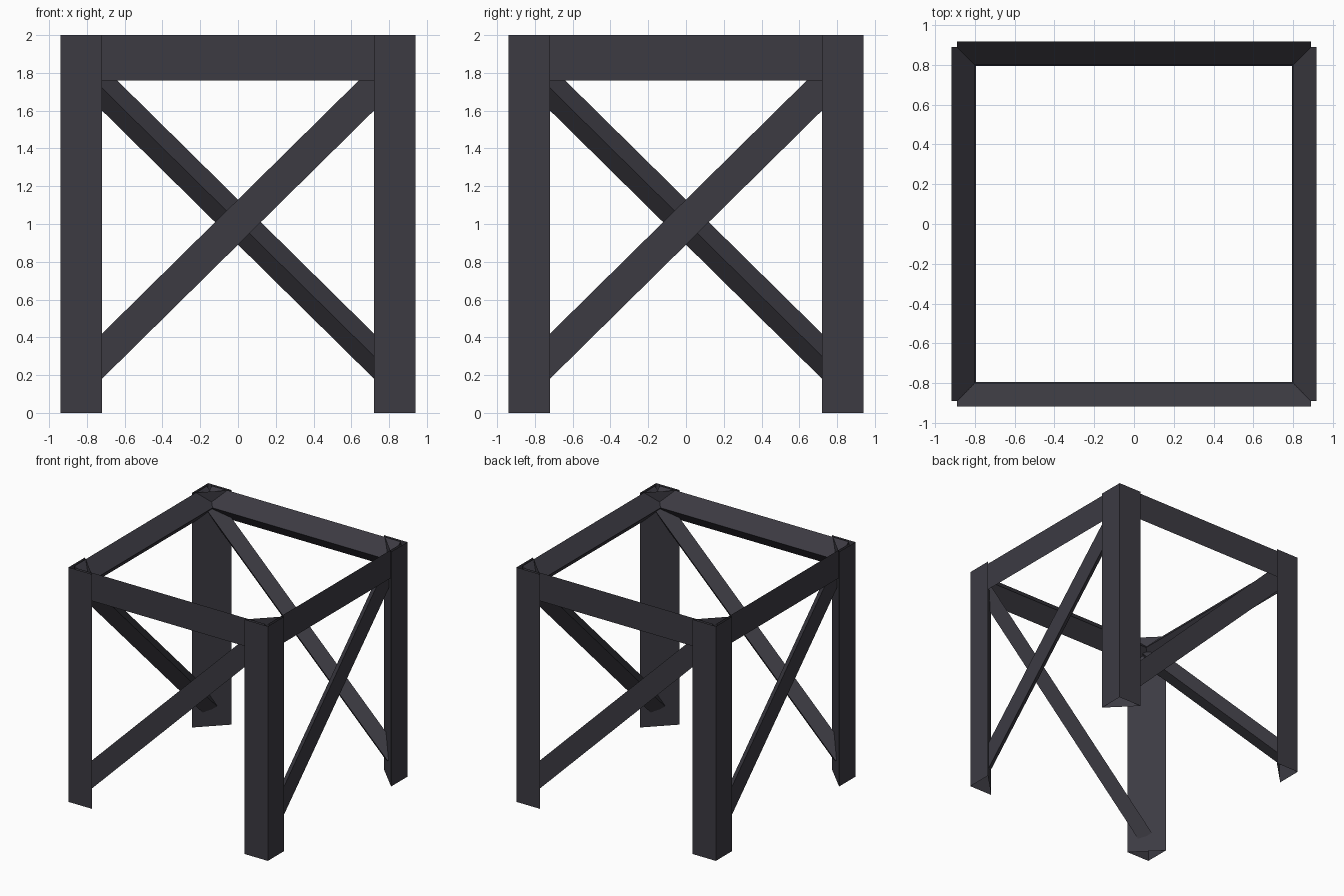
import bpy, bmesh
from math import radians
from mathutils import Matrix, Vector

if "Cube" in bpy.data.objects:
    bpy.data.objects.remove(bpy.data.objects["Cube"])

mat = bpy.data.materials.new("dark_metal")
mat.diffuse_color = (0.045, 0.043, 0.055, 1)
mat.use_nodes = True
mat.node_tree.nodes["Principled BSDF"].inputs["Base Color"].default_value = mat.diffuse_color


def prism(name, points, sweep, matrix, caps=True):
    """Sweep a triangular profile along a vector, with optional end caps."""
    bm = bmesh.new()
    a = [bm.verts.new(p) for p in points]
    b = [bm.verts.new(Vector(p) + Vector(sweep)) for p in points]
    for i in range(3):
        j = (i + 1) % 3
        bm.faces.new((a[i], a[j], b[j], b[i]))
    if caps:
        bm.faces.new(a[::-1])
        bm.faces.new(b)
    # point every face away from the prism's axis
    centre = sum((v.co for v in bm.verts), Vector()) / 6
    for f in bm.faces:
        f.normal_update()
        if f.normal.dot(f.calc_center_median() - centre) < 0:
            f.normal_flip()
    bm.transform(matrix)
    mesh = bpy.data.meshes.new(name)
    bm.to_mesh(mesh)
    bm.free()
    mesh.materials.append(mat)
    obj = bpy.data.objects.new(name, mesh)
    bpy.context.collection.objects.link(obj)
    return obj


def bar(name, half_len, width, outer, inner, matrix):
    """Bar along x: flat outer face, ridge pointing inward."""
    h = width / 2
    prism(name, [(-half_len, -outer, -h), (-half_len, -outer, h), (-half_len, -inner, 0)],
          (2 * half_len, 0, 0), matrix)


for i, side in enumerate(("front", "right", "back", "left")):
    turn = Matrix.Rotation(radians(90 * i), 4, 'Z')
    # corner post, open at both ends
    prism(side + "_corner_post", [(0.94, -0.94, 0), (0.94, -0.72, 0), (0.72, -0.94, 0)],
          (0, 0, 2), turn, caps=False)
    # top rail
    bar(side + "_top_rail", 0.89, 0.24, 0.917, 0.80,
        turn @ Matrix.Translation((0, 0, 1.88)))
    # diagonal brace rising to the right
    bar(side + "_diagonal_brace", 1.2, 0.17, 0.88, 0.795,
        turn @ Matrix.Translation((0, 0, 1.01)) @ Matrix.Rotation(radians(-44.6), 4, 'Y'))
